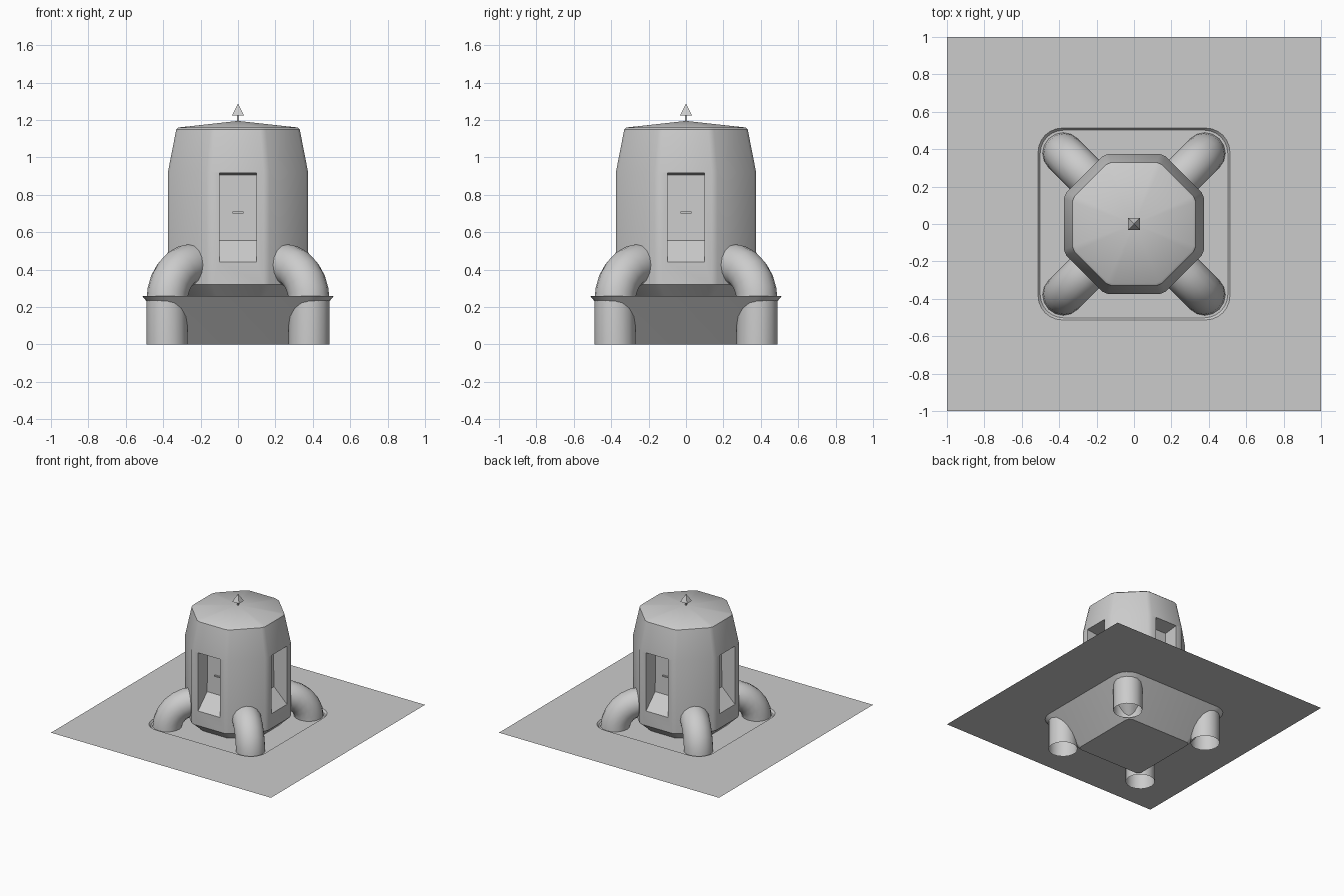
import bpy, bmesh, math
from mathutils import Vector, Matrix

if "Cube" in bpy.data.objects:
    bpy.data.objects.remove(bpy.data.objects["Cube"])

grey = bpy.data.materials.new("light_grey")
grey.diffuse_color = (0.6, 0.6, 0.6, 1)
grey.use_nodes = True
grey.node_tree.nodes["Principled BSDF"].inputs["Base Color"].default_value = grey.diffuse_color


def finish(name, bm, smooth=True):
    bmesh.ops.recalc_face_normals(bm, faces=bm.faces)
    me = bpy.data.meshes.new(name)
    bm.to_mesh(me)
    bm.free()
    me.materials.append(grey)
    ob = bpy.data.objects.new(name, me)
    bpy.context.collection.objects.link(ob)
    if smooth:
        shade(ob)
    return ob


def shade(ob):
    bpy.ops.object.select_all(action='DESELECT')
    ob.select_set(True)
    bpy.context.view_layer.objects.active = ob
    bpy.ops.object.shade_smooth_by_angle(angle=math.radians(32))


def loft(bm, rings, cap_start=False, cap_end=False):
    """Skin a list of closed point rings."""
    vs = [[bm.verts.new(p) for p in ring] for ring in rings]
    n = len(vs[0])
    for a, b in zip(vs, vs[1:]):
        for i in range(n):
            j = (i + 1) % n
            bm.faces.new((a[i], a[j], b[j], b[i]))
    if cap_start:
        bm.faces.new(vs[0])
    if cap_end:
        bm.faces.new(vs[-1])
    return vs


def rounded_square(h, r, z, seg=6):
    pts = []
    for q, (sx, sy) in enumerate(((1, 1), (-1, 1), (-1, -1), (1, -1))):
        for k in range(seg + 1):
            a = math.radians(90 * q + 90 * k / seg)
            pts.append((sx * (h - r) + r * math.cos(a), sy * (h - r) + r * math.sin(a), z))
    return pts


def octagon(h, z, soft=0.018):
    """Octagon of apothem h with every corner slightly blunted."""
    c = [Vector((math.cos(math.radians(22.5 + 45 * i)), math.sin(math.radians(22.5 + 45 * i)), 0))
         * h / math.cos(math.radians(22.5)) for i in range(8)]
    pts = []
    for i in range(8):
        for nb in (c[i - 1], c[(i + 1) % 8]):
            p = c[i] + (nb - c[i]).normalized() * soft
            pts.append((p.x, p.y, z))
    return pts


GROUND, RIM, FLOOR, LID = 0.26, 0.513, 0.30, 0.246

# ground sheet with a rounded square opening
bm = bmesh.new()
for ring in ([(-1, -1, GROUND), (1, -1, GROUND), (1, 1, GROUND), (-1, 1, GROUND)],
             rounded_square(RIM, 0.13, GROUND)):
    vs = [bm.verts.new(p) for p in ring]
    for i in range(len(vs)):
        bm.edges.new((vs[i - 1], vs[i]))
bmesh.ops.triangle_fill(bm, edges=bm.edges[:], use_beauty=True, normal=(0, 0, 1))
finish("ground_sheet", bm, False)

# sloping foundation below the opening, with its inner slab
bm = bmesh.new()
loft(bm, [rounded_square(RIM, 0.13, GROUND), rounded_square(FLOOR, 0.04, 0)], cap_end=True)
finish("foundation", bm)
t = (GROUND - LID) / GROUND
bm = bmesh.new()
bm.faces.new([bm.verts.new(p) for p in
              rounded_square(RIM + (FLOOR - RIM) * t, 0.13 - 0.09 * t, LID)])
finish("slab", bm, False)

# octagonal tower body with shallow roof
bm = bmesh.new()
rings = [octagon(0.30, LID), octagon(0.375, 0.32), octagon(0.375, 0.92),
         octagon(0.33, 1.15), octagon(0.318, 1.16)]
top = loft(bm, rings, cap_start=True)[-1]
apex = bm.verts.new((0, 0, 1.195))
for i in range(len(top)):
    bm.faces.new((top[i - 1], top[i], apex))
body = finish("tower_body", bm, False)

# cut the four recessed doorways with sloping sills
profile = [(-0.5, 0.44), (-0.375, 0.44), (-0.258, 0.555), (-0.25, 0.905), (-0.375, 0.918), (-0.5, 0.918)]
bm = bmesh.new()
for k in range(4):
    rot = Matrix.Rotation(k * math.pi / 2, 3, 'Z')
    loft(bm, [[rot @ Vector((x, y, z)) for y, z in profile] for x in (-0.1, 0.1)], True, True)
cutter = finish("doorway_cutter", bm, False)
cutter.hide_render = True
mod = body.modifiers.new("doorways", 'BOOLEAN')
mod.operation = 'DIFFERENCE'
mod.solver = 'EXACT'
mod.object = cutter
bpy.ops.object.select_all(action='DESELECT')
body.select_set(True)
bpy.context.view_layer.objects.active = body
bpy.ops.object.modifier_apply(modifier=mod.name)
bpy.data.objects.remove(cutter)
shade(body)

# door handles
bm = bmesh.new()
for k in range(4):
    m = (Matrix.Rotation(k * math.pi / 2, 4, 'Z') @ Matrix.Translation((0, -0.258, 0.705))
         @ Matrix.Diagonal((0.06, 0.016, 0.01, 1)))
    bmesh.ops.create_cube(bm, size=1, matrix=m)
finish("door_handles", bm, False)

# bent tube legs on the four diagonals
LEG_D, LEG_R, BEND, START = 0.38 * math.sqrt(2), 0.11, 0.20, 0.23
path = [(LEG_D, 0, 0)]                        # distance out, height, tilt
for k in range(7):
    a = math.pi / 2 * k / 6
    path.append((LEG_D - BEND + BEND * math.cos(a), START + BEND * math.sin(a), a))
path.append((0.30, START + BEND, math.pi / 2))
for k, corner in enumerate(("back_right", "back_left", "front_left", "front_right")):
    rot = Matrix.Rotation(math.pi / 4 + k * math.pi / 2, 3, 'Z')
    rings = []
    for d, z, a in path:
        ring = []
        for s in range(16):
            u = LEG_R * math.cos(math.tau * s / 16)
            v = LEG_R * math.sin(math.tau * s / 16)
            ring.append(rot @ Vector((d + u * math.cos(a), v, z + u * math.sin(a))))
        rings.append(ring)
    bm = bmesh.new()
    loft(bm, rings)
    finish("leg_" + corner, bm)


# roof finial: thin stem and small pyramid
def square(h, z):
    return [(-h, -h, z), (h, -h, z), (h, h, z), (-h, h, z)]


bm = bmesh.new()
loft(bm, [square(0.006, 1.185), square(0.006, 1.225)], True, True)
base = loft(bm, [square(0.031, 1.225)], cap_end=True)[0]
tip = bm.verts.new((0, 0, 1.287))
for i in range(4):
    bm.faces.new((base[i - 1], base[i], tip))
finish("roof_finial", bm, False)
